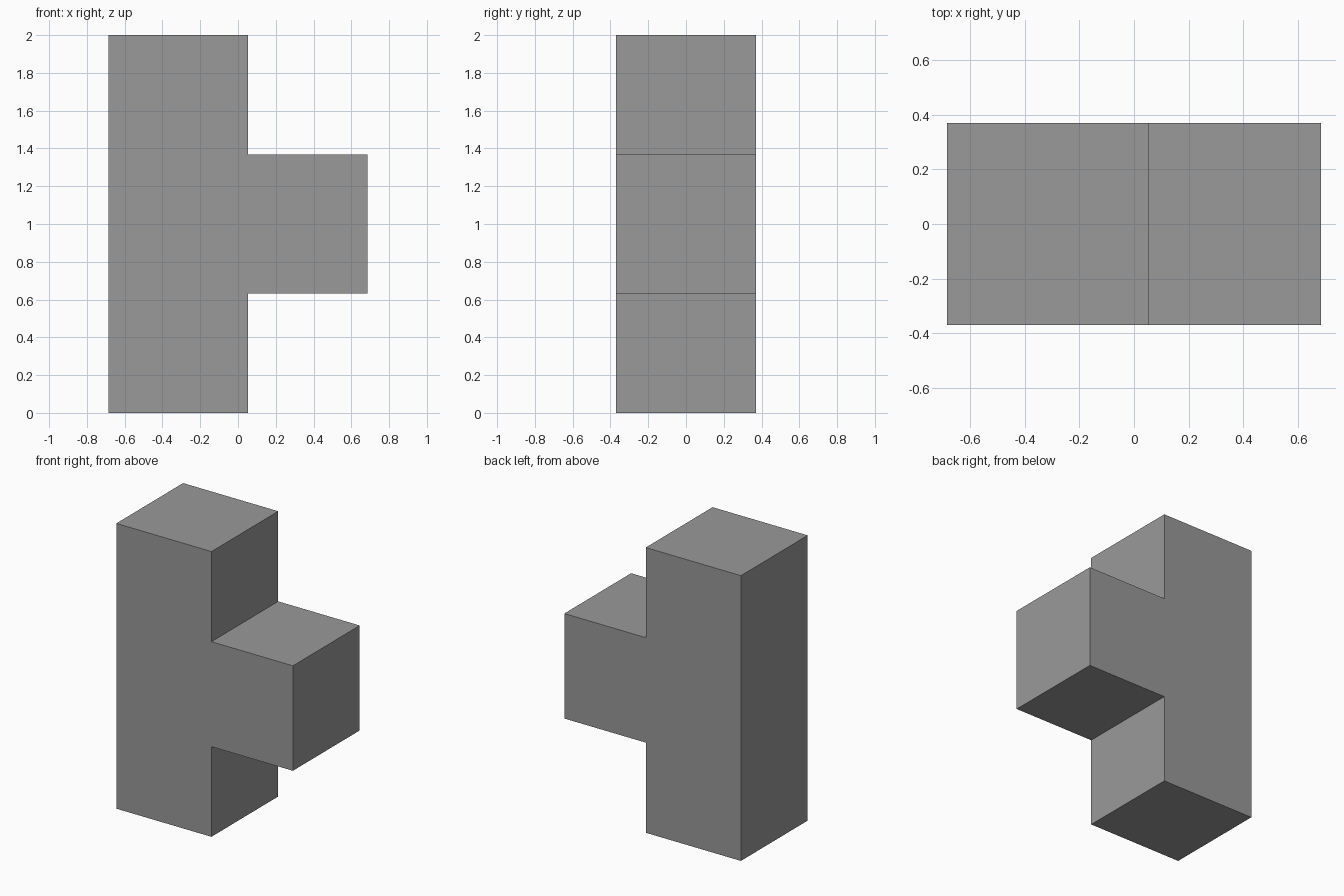
import bpy
import bmesh

cube = bpy.data.objects.get("Cube")
if cube:
    bpy.data.objects.remove(cube, do_unlink=True)

# Grey material
grey = bpy.data.materials.new("mid grey")
grey.use_nodes = True
colour = (0.32, 0.32, 0.32, 1)
grey.diffuse_color = colour
grey.node_tree.nodes["Principled BSDF"].inputs["Base Color"].default_value = colour

# Main proportions
HEIGHT = 2.0
HALF_WIDTH = 0.685
HALF_DEPTH = 0.37
POST_SIDE = 0.053
ARM_BOTTOM, ARM_TOP = 0.632, 1.368

# T-shaped outline: upright post with one arm on the left side
outline = [
    (-HALF_WIDTH, 0), (POST_SIDE, 0),
    (POST_SIDE, ARM_BOTTOM), (HALF_WIDTH, ARM_BOTTOM),
    (HALF_WIDTH, ARM_TOP), (POST_SIDE, ARM_TOP),
    (POST_SIDE, HEIGHT), (-HALF_WIDTH, HEIGHT),
]

# Extrude the outline from front to back
bm = bmesh.new()
front = bm.faces.new([bm.verts.new((x, -HALF_DEPTH, z)) for x, z in outline])
extruded = bmesh.ops.extrude_face_region(bm, geom=[front], use_keep_orig=True)
back_verts = [g for g in extruded["geom"] if isinstance(g, bmesh.types.BMVert)]
bmesh.ops.translate(bm, vec=(0, 2 * HALF_DEPTH, 0), verts=back_verts)
bmesh.ops.recalc_face_normals(bm, faces=bm.faces)

mesh = bpy.data.meshes.new("tee_block")
bm.to_mesh(mesh)
bm.free()
mesh.materials.append(grey)
block = bpy.data.objects.new("tee_block", mesh)
bpy.context.collection.objects.link(block)
